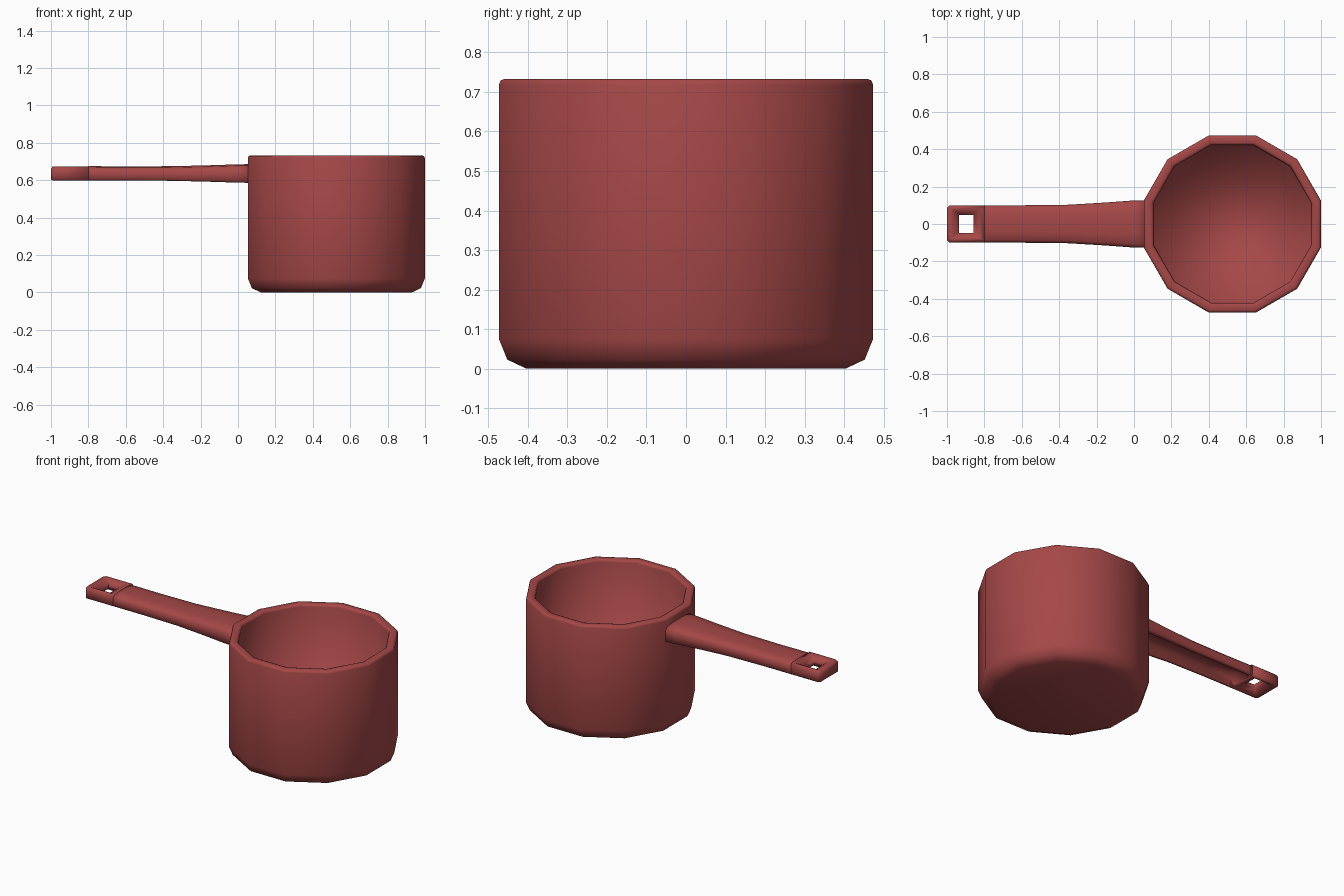
import bpy, bmesh, math

if "Cube" in bpy.data.objects:
    bpy.data.objects.remove(bpy.data.objects["Cube"])

red = bpy.data.materials.new("red_plastic")
red.diffuse_color = (0.38, 0.064, 0.064, 1)
red.use_nodes = True
red.node_tree.nodes["Principled BSDF"].inputs["Base Color"].default_value = red.diffuse_color


def loft(name, rings, closed=False, smooth=100):
    """Skin equal-length rings of points; closed joins the last to the first."""
    bm = bmesh.new()
    loops = [[bm.verts.new(p) for p in ring] for ring in rings]
    pairs = list(zip(loops, loops[1:]))
    if closed:
        pairs.append((loops[-1], loops[0]))
    for a, b in pairs:
        n = len(a)
        for i in range(n):
            j = (i + 1) % n
            bm.faces.new((a[i], a[j], b[j], b[i]))
    if not closed:
        bm.faces.new(loops[0])
        bm.faces.new(loops[-1])
    bmesh.ops.recalc_face_normals(bm, faces=bm.faces)
    me = bpy.data.meshes.new(name)
    bm.to_mesh(me)
    bm.free()
    me.materials.append(red)
    ob = bpy.data.objects.new(name, me)
    bpy.context.collection.objects.link(ob)
    bpy.ops.object.select_all(action='DESELECT')
    ob.select_set(True)
    bpy.context.view_layer.objects.active = ob
    bpy.ops.object.shade_smooth_by_angle(angle=math.radians(smooth))
    return ob


# Twelve-sided cup: (flat-side distance, height) from outer base over the rim to the inner floor
CUP_X, SIDES = 0.526, 12
profile = [(0.403, 0), (0.452, 0.023), (0.473, 0.075), (0.473, 0.718), (0.469, 0.729),
           (0.459, 0.733), (0.436, 0.733), (0.426, 0.729), (0.422, 0.718), (0.417, 0.05)]


def cup_ring(apothem, z):
    r = apothem / math.cos(math.pi / SIDES)
    angles = [math.tau * (i + 0.5) / SIDES for i in range(SIDES)]
    return [(CUP_X + r * math.cos(a), r * math.sin(a), z) for a in angles]


loft("cup", [cup_ring(a, z) for a, z in profile])


# Handle: arched on top, hollow channel underneath
def handle_section(x, w, bottom, top, depth):
    half = [(1, bottom + 0.006), (1, top - 0.022), (0.85, top - 0.007), (0.4, top)]
    under = [(0.66, bottom + depth), (0.76, bottom + 0.004), (0.9, bottom)]
    right = [(w * y, z) for y, z in half]
    left = [(-y, z) for y, z in reversed(right)]
    channel = [(-w * y, z) for y, z in reversed(under)] + [(w * y, z) for y, z in under]
    return [(x, y, z) for y, z in right + left + channel]


sections = [(-0.80, 0.100, 0.599, 0.675, 0.004), (-0.77, 0.100, 0.599, 0.675, 0.045),
            (-0.60, 0.100, 0.599, 0.674, 0.045), (-0.35, 0.103, 0.597, 0.675, 0.045),
            (-0.15, 0.115, 0.592, 0.680, 0.050), (0.0, 0.126, 0.587, 0.685, 0.055),
            (0.075, 0.127, 0.586, 0.686, 0.055)]
loft("handle", [handle_section(*s) for s in sections])


# Hanging end with a square hole, dished above and below
def end_ring(x0, x1, w, cut, z):
    return [(x1, -w, z), (x1, w, z), (x0 + cut, w, z),
            (x0, w - cut, z), (x0, cut - w, z), (x0 + cut, -w, z)]


end_rings = [end_ring(-1.0, -0.80, 0.100, 0.014, 0.605), end_ring(-1.0, -0.80, 0.100, 0.014, 0.660),
             end_ring(-0.990, -0.80, 0.088, 0.012, 0.674), end_ring(-0.972, -0.825, 0.076, 0.006, 0.670),
             end_ring(-0.936, -0.859, 0.049, 0.002, 0.652), end_ring(-0.936, -0.859, 0.049, 0.002, 0.622),
             end_ring(-0.970, -0.825, 0.074, 0.006, 0.602), end_ring(-0.990, -0.80, 0.090, 0.012, 0.599)]
loft("hanging_end", end_rings, closed=True)
